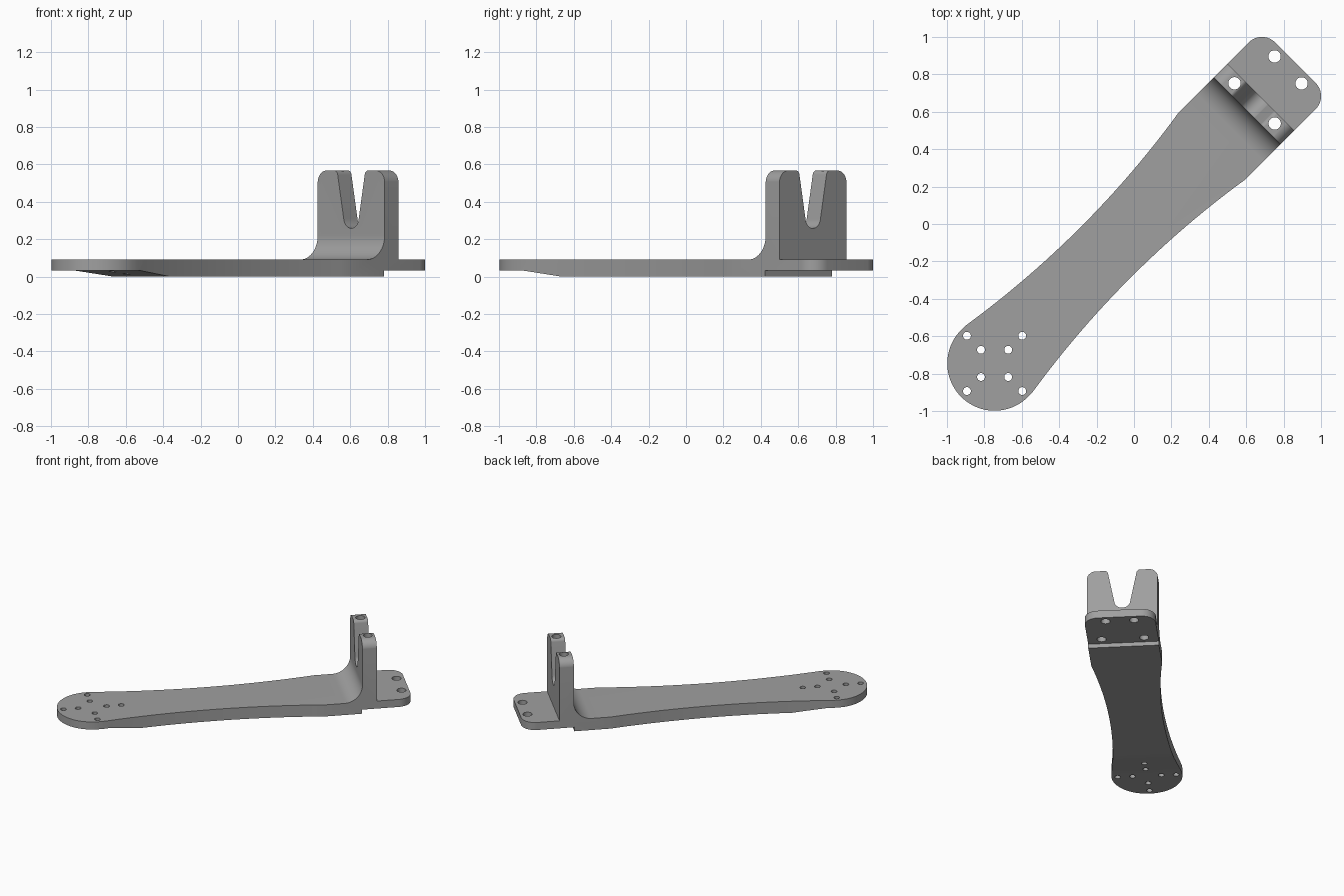
import bpy, bmesh, math
from mathutils import Matrix

if "Cube" in bpy.data.objects:
    bpy.data.objects.remove(bpy.data.objects["Cube"])

HALF = 0.253      # half width of both ends
END_U = -1.054    # centre of the rounded end along the arm
grey = bpy.data.materials.new("grey")
grey.diffuse_color = (0.35, 0.35, 0.35, 1)
grey.use_nodes = True
grey.node_tree.nodes["Principled BSDF"].inputs["Base Color"].default_value = grey.diffuse_color


def arc(cx, cy, r, a0, a1, n):
    return [(cx + r * math.cos(math.radians(a0 + (a1 - a0) * i / n)),
             cy + r * math.sin(math.radians(a0 + (a1 - a0) * i / n))) for i in range(n + 1)]


def make(name, bm):
    bmesh.ops.recalc_face_normals(bm, faces=bm.faces)
    me = bpy.data.meshes.new(name)
    bm.to_mesh(me)
    bm.free()
    ob = bpy.data.objects.new(name, me)
    bpy.context.collection.objects.link(ob)
    me.materials.append(grey)
    return ob


def prism(name, pts, place, lo, hi):
    """Extrude a 2D outline between lo and hi; place maps (a, b, depth) to 3D."""
    bm = bmesh.new()
    low = [bm.verts.new(place(a, b, lo)) for a, b in pts]
    high = [bm.verts.new(place(a, b, hi)) for a, b in pts]
    bm.faces.new(low)
    bm.faces.new(high)
    for i in range(len(pts)):
        j = (i + 1) % len(pts)
        bm.faces.new((low[i], low[j], high[j], high[i]))
    return make(name, bm)


def combine(ob, other, operation):
    bpy.context.view_layer.objects.active = ob
    mod = ob.modifiers.new("cut", 'BOOLEAN')
    mod.operation, mod.solver, mod.object = operation, 'EXACT', other
    bpy.ops.object.modifier_apply(modifier=mod.name)
    bpy.data.objects.remove(other)


# Side profile: tapered underside, thin foot plate, upright and fillet
side = [(-1.4, 0.032), (-0.985, 0.032), (-0.73, 0), (0.852, 0), (0.852, 0.032),
        (1.4, 0.032), (1.4, 0.091), (0.96, 0.091), (0.96, 0.566), (0.856, 0.566)]
side += arc(0.726, 0.221, 0.13, 0, -90, 16) + [(-1.4, 0.091)]
bracket = prism("mounting_arm", side, lambda a, b, d: (a, d, b), -0.4, 0.4)

# Plan outline: rounded end, waisted arm, square end with rounded corners
waist = []
for i in range(25):
    u = -1.015 + (0.59 + 1.015) * i / 24
    waist.append((u, 0.19 + 0.0615 * ((u + 0.215) / 0.8) ** 2))
half = waist[:-1] + [(0.59, HALF)] + arc(1.12, HALF - 0.1, 0.1, 90, 0, 12)
plan = half + [(u, -v) for u, v in reversed(half)]
plan += arc(END_U, 0, HALF, 278.8, 81.2, 48)[1:-1]
combine(bracket, prism("plan", plan, lambda a, b, d: (a, b, d), -0.2, 0.8), 'INTERSECT')

# Front profile: two posts with rounded tops and a tapered slot between
W, TOP = HALF + 0.0005, 0.5665
post = [(W, -0.1)] + arc(W - 0.065, TOP - 0.065, 0.065, 0, 90, 10)
post += arc(0.127, TOP - 0.025, 0.025, 90, 174, 6)
post += arc(0, 0.315, 0.057, -6, -90, 10)
front = post + [(-v, z) for v, z in reversed(post[:-1])]
combine(bracket, prism("front", front, lambda a, b, d: (d, a, b), -1.6, 1.6), 'INTERSECT')

# Screw holes: four in the square end, two crossed rows in the rounded end
holes = [(u, s * v, 0.033) for u, v in ((0.912, 0.152), (1.165, 0.102)) for s in (1, -1)]
for r in (0.103, 0.209):
    holes += [(END_U + r * c, r * s, 0.021) for c, s in ((1, 0), (-1, 0), (0, 1), (0, -1))]
bm = bmesh.new()
for u, v, r in holes:
    bmesh.ops.create_cone(bm, cap_ends=True, segments=28, radius1=r, radius2=r, depth=2,
                          matrix=Matrix.Translation((u, v, 0.3)))
combine(bracket, make("holes", bm), 'DIFFERENCE')

# Turn the arm to lie on the diagonal and shade it
bracket.data.transform(Matrix.Rotation(math.radians(45), 4, 'Z'))
bpy.ops.object.select_all(action='DESELECT')
bracket.select_set(True)
bpy.context.view_layer.objects.active = bracket
bpy.ops.object.shade_smooth_by_angle(angle=math.radians(25))
